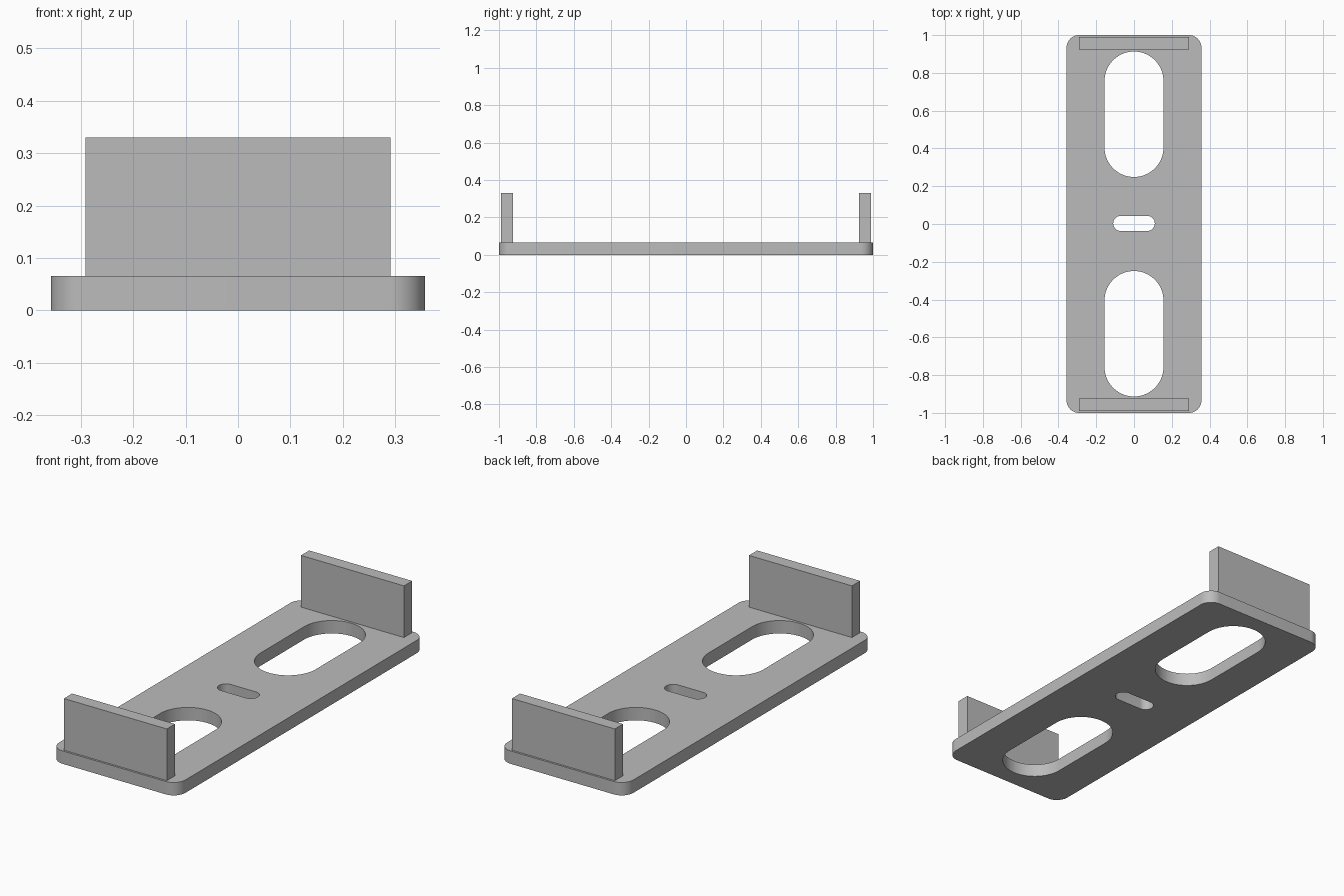
import bpy, bmesh
from math import sin, cos, pi, radians

if "Cube" in bpy.data.objects:
    bpy.data.objects.remove(bpy.data.objects["Cube"])

GREY = (0.5, 0.5, 0.5, 1)
grey = bpy.data.materials.new("plain grey")
grey.use_nodes = True
grey.diffuse_color = GREY
grey.node_tree.nodes["Principled BSDF"].inputs["Base Color"].default_value = GREY

THICK = 0.066   # base plate thickness
WALL_TOP = 0.33


def rounded_prism(name, half_x, half_y, radius, z0, z1, y=0, steps=16):
    """Upright prism with a rounded rectangle outline; radius 0 gives a box."""
    bm = bmesh.new()
    verts = []
    for i, (sx, sy) in enumerate([(1, 1), (-1, 1), (-1, -1), (1, -1)]):
        for k in range(steps + 1 if radius else 1):
            a = (i + k / steps) * pi / 2
            verts.append(bm.verts.new((sx * (half_x - radius) + radius * cos(a),
                                       y + sy * (half_y - radius) + radius * sin(a), z0)))
    bmesh.ops.remove_doubles(bm, verts=verts, dist=1e-5)
    base = bm.faces.new(list(bm.verts))
    top = bmesh.ops.extrude_face_region(bm, geom=[base])["geom"]
    for v in top:
        if isinstance(v, bmesh.types.BMVert):
            v.co.z = z1
    bmesh.ops.recalc_face_normals(bm, faces=bm.faces)
    mesh = bpy.data.meshes.new(name)
    bm.to_mesh(mesh)
    bm.free()
    mesh.materials.append(grey)
    obj = bpy.data.objects.new(name, mesh)
    bpy.context.collection.objects.link(obj)
    return obj


# Base plate with three slots cut through
plate = rounded_prism("base_plate", 0.357, 1.0, 0.066, 0, THICK)
slots = [("front_slot", 0.156, 0.332, 0.1559, -0.581),
         ("centre_slot", 0.11, 0.04, 0.0399, 0.003),
         ("back_slot", 0.156, 0.332, 0.1559, 0.581)]
for name, hx, hy, r, y in slots:
    cutter = rounded_prism(name + "_cutter", hx, hy, r, -0.1, 0.2, y)
    mod = plate.modifiers.new(name, "BOOLEAN")
    mod.operation = "DIFFERENCE"
    mod.solver = "EXACT"
    mod.object = cutter
    bpy.context.view_layer.objects.active = plate
    bpy.ops.object.modifier_apply(modifier=name)
    bpy.data.objects.remove(cutter)

# Smooth the rounded corners and slot ends, keep the rims sharp
bpy.ops.object.select_all(action="DESELECT")
plate.select_set(True)
bpy.ops.object.shade_smooth_by_angle(angle=radians(30))

# Upright end walls
for name, side in (("front_wall", -1), ("back_wall", 1)):
    rounded_prism(name, 0.291, 0.033, 0, THICK, WALL_TOP, side * 0.957)
